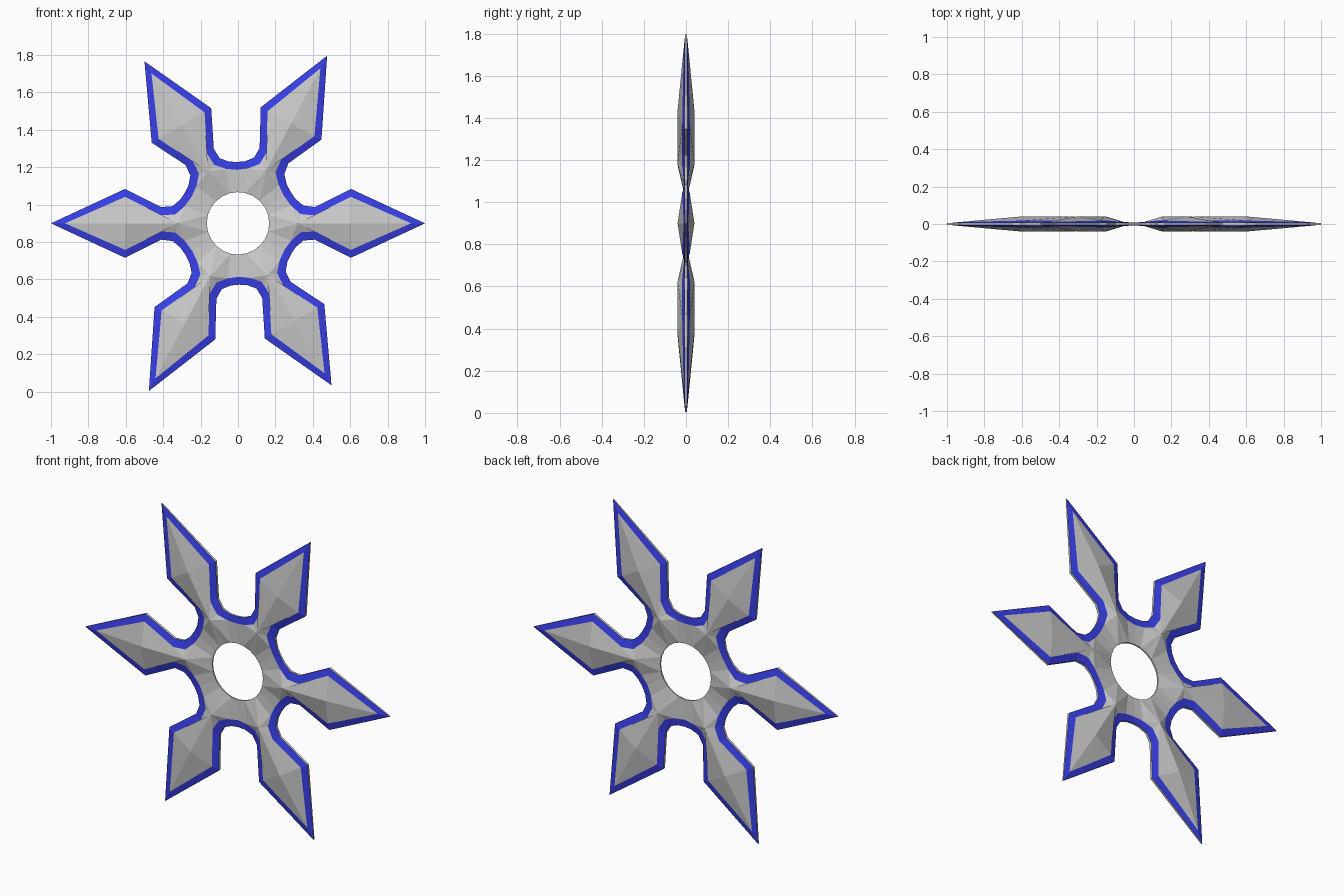
import bpy, bmesh
from math import radians, cos, sin
from mathutils import Vector

if "Cube" in bpy.data.objects:
    bpy.data.objects.remove(bpy.data.objects["Cube"])

CENTRE_Z = 0.9
ARMS = [(0, 1.0), (62, 1.015), (120, 1.0), (180, 1.0), (242, 1.015), (300, 1.0)]

# Half-arm profiles as (radius, degrees from arm axis, half thickness)
OUTER = [(1.0, 0, .004), (.632, 16.9, .007), (.419, 12, .007),
         (.362, 14.7, .007), (.334, 22.3, .006), (.328, 30, .005)]
INNER = [(.925, 0, .011), (.6195, 13.25, .018), (.412, 6, .02),
         (.338, 8.2, .018), (.299, 18, .011), (.286, 30, .007)]
RIDGE = [(.32, 0, .04), (.605, 0, .04)]
HOLE = [(.167, 0, .004), (.167, 15, .004), (.167, 30, .004)]


def add_face(bm, pts, want):
    """Add a face whose normal points along the wanted direction."""
    f = bm.faces.new([bm.verts.new(p) for p in pts])
    f.normal_update()
    if f.normal.dot(want) < 0:
        f.normal_flip()


def finish(bm, name, colour=None):
    bmesh.ops.remove_doubles(bm, verts=bm.verts, dist=0.0004)
    me = bpy.data.meshes.new(name)
    bm.to_mesh(me)
    bm.free()
    ob = bpy.data.objects.new(name, me)
    bpy.context.collection.objects.link(ob)
    if colour:
        mat = bpy.data.materials.new(name + "_paint")
        mat.diffuse_color = colour
        mat.use_nodes = True
        mat.node_tree.nodes["Principled BSDF"].inputs["Base Color"].default_value = mat.diffuse_color
        me.materials.append(mat)
    return ob


body, edge, rim = bmesh.new(), bmesh.new(), bmesh.new()

for i, (angle, reach) in enumerate(ARMS):
    for turn in (1, -1):
        # Half of the gap to the neighbouring arm
        other = ARMS[(i + turn) % 6][0]
        half_gap = ((other - angle) * turn % 360) / 2

        def place(p, side):
            r, a, y = p
            if r > .9:
                r *= reach
            elif r < .4:
                a *= half_gap / 30
            t = radians(angle + turn * a)
            return Vector((r * cos(t), side * y, CENTRE_Z + r * sin(t)))

        for side in (-1, 1):
            want = Vector((0, side, 0))
            O, I, R, H = [[place(p, side) for p in prof]
                          for prof in (OUTER, INNER, RIDGE, HOLE)]
            # Raised grey blade and dished hub
            for pts in ((R[1], I[0], I[1]), (R[0], R[1], I[1], I[2]),
                        (R[0], I[2], I[3]), (R[0], I[3], I[4]),
                        (R[0], I[4], H[1]), (R[0], H[1], H[0]),
                        (H[1], I[4], I[5], H[2])):
                add_face(body, pts, want)
            # Blue bevel following the outline
            for k in range(5):
                add_face(edge, (O[k], O[k + 1], I[k + 1], I[k]), want)

        # Thin walls around the outline and the hole
        for prof, bm, sign in ((OUTER, rim, 1), (HOLE, body, -1)):
            f = [place(p, -1) for p in prof]
            b = [place(p, 1) for p in prof]
            for k in range(len(prof) - 1):
                d = f[k + 1] - f[k]
                out = Vector((d.z, 0, -d.x)) * turn * sign
                add_face(bm, (f[k], f[k + 1], b[k + 1], b[k]), out)

finish(body, "blade_body")
finish(edge, "bevelled_edge", (.04, .05, .8, 1))
finish(rim, "outer_rim")
